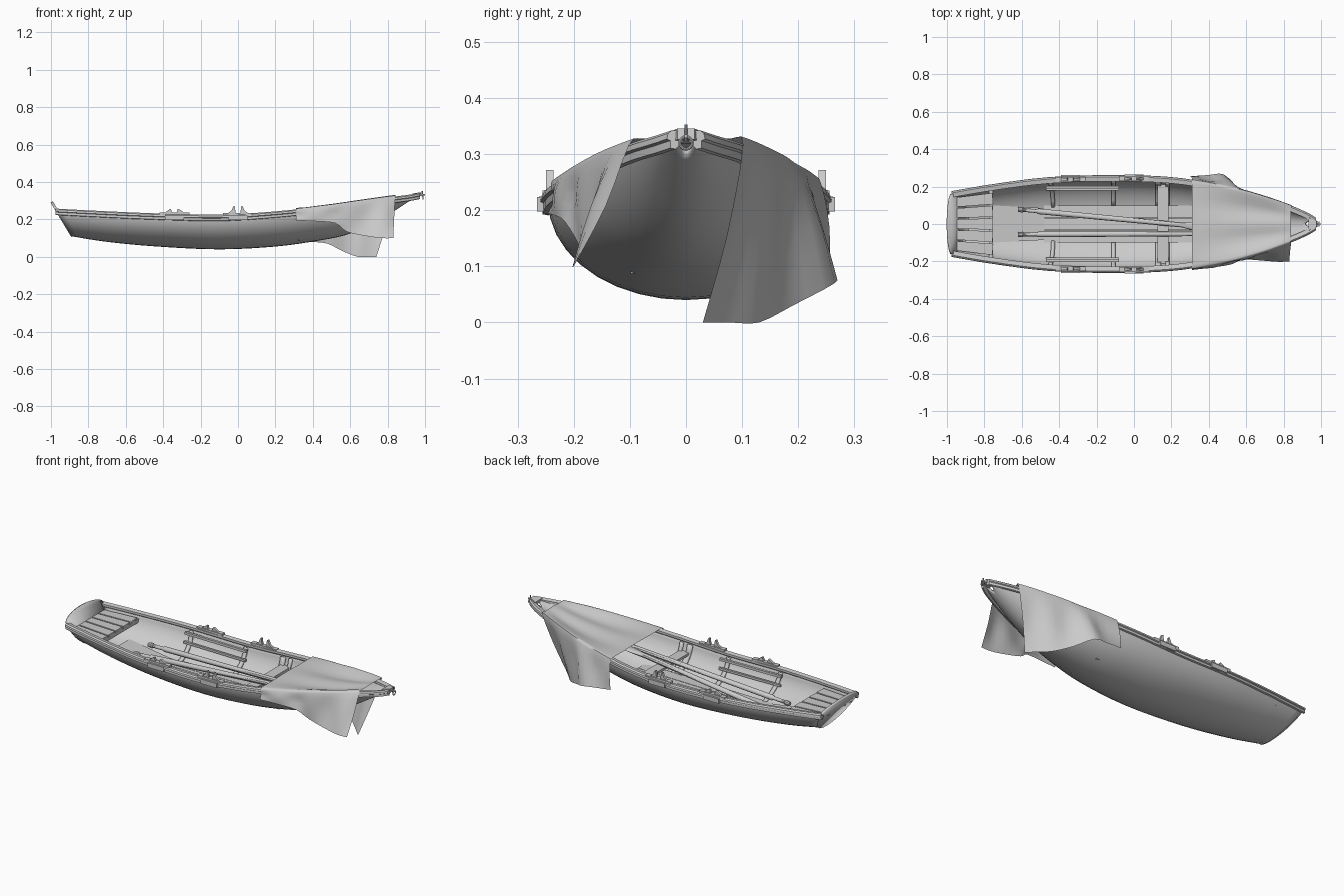
import bpy, bmesh, math
from mathutils import Vector

if "Cube" in bpy.data.objects:
    bpy.data.objects.remove(bpy.data.objects["Cube"])


def finish(name, bm, angle=35, mirror=False, thick=0, offset=0):
    bmesh.ops.remove_doubles(bm, verts=bm.verts, dist=0.0002)
    bmesh.ops.recalc_face_normals(bm, faces=bm.faces)
    me = bpy.data.meshes.new(name)
    bm.to_mesh(me)
    bm.free()
    ob = bpy.data.objects.new(name, me)
    bpy.context.collection.objects.link(ob)
    if mirror:
        ob.modifiers.new("mirror", 'MIRROR').use_axis = (False, True, False)
    if thick:
        m = ob.modifiers.new("thick", 'SOLIDIFY')
        m.thickness, m.offset = thick, offset
    bpy.ops.object.select_all(action='DESELECT')
    ob.select_set(True)
    bpy.context.view_layer.objects.active = ob
    bpy.ops.object.shade_smooth_by_angle(angle=math.radians(angle))
    return ob


def loft(name, rows, closed=False, **kw):
    bm = bmesh.new()
    vs = [[bm.verts.new(p) for p in r] for r in rows]
    n = len(rows[0])
    for a, b in zip(vs, vs[1:]):
        for i in range(n if closed else n - 1):
            j = (i + 1) % n
            bm.faces.new((a[i], a[j], b[j], b[i]))
    if closed:
        bm.faces.new(vs[0])
        bm.faces.new(vs[-1])
    return finish(name, bm, **kw)


def smooth_path(pts, steps):
    # Catmull-Rom through tuples of any length
    out, n = [], len(pts)
    for i in range(n - 1):
        p0, p1, p2, p3 = pts[max(i - 1, 0)], pts[i], pts[i + 1], pts[min(i + 2, n - 1)]
        for k in range(steps):
            t = k / steps
            out.append(tuple(0.5 * (2 * b + (c - a) * t + (2 * a - 5 * b + 4 * c - d) * t * t
                                    + (3 * b - a - 3 * c + d) * t ** 3)
                             for a, b, c, d in zip(p0, p1, p2, p3)))
    return out + [tuple(pts[-1])]


def beam(name, a, b, wa, wb, h, **kw):
    # board lying flat between two points, width may taper
    a, b = Vector(a), Vector(b)
    side = (b - a).cross(Vector((0, 0, 1))).normalized()
    up = side.cross(b - a).normalized() * h / 2
    rows = [[p + side * w / 2 * sx + up * sz for sx, sz in ((-1, -1), (1, -1), (1, 1), (-1, 1))]
            for p, w in ((a, wa), (b, wb))]
    return loft(name, rows, True, **kw)


# Hull stations: sheer x, half width, sheer z, keel x, keel z
stations = smooth_path([
    (-.975, .160, .250, -.89, .11), (-.75, .198, .238, -.70, .08), (-.45, .235, .225, -.43, .055),
    (-.10, .246, .217, -.10, .04), (.20, .235, .235, .20, .055), (.45, .197, .262, .42, .085),
    (.65, .147, .288, .57, .115), (.82, .090, .312, .70, .165), (.92, .048, .325, .82, .235),
    (.972, .018, .335, .92, .30)], 4)


def at(x):
    for a, b in zip(stations, stations[1:]):
        if x <= b[0]:
            break
    t = (x - a[0]) / (b[0] - a[0])
    return [p + (q - p) * t for p, q in zip(a, b)]


def section(s, degs, inset=0):
    xs, hw, zs, xk, zk = s
    pts = []
    for d in degs:
        f = 1 - math.cos(math.radians(d))
        pts.append((xk + (xs - xk) * f, (hw - inset) * math.sin(math.radians(d)),
                    zk + inset + (zs - zk - inset) * f))
    return pts


loft("hull", [section(s, range(-90, 91, 10)) for s in stations], thick=.01, offset=-1)

# Gunwale rail with outer rubbing strip
prof = [(-.018, -.008), (-.018, .004), (.006, .008), (.014, .002), (.016, -.008), (.010, -.011),
        (.010, -.024), (0, -.026)]
loft("gunwale", [[(s[0], max(s[1] + dy, 0.002), s[2] + dz) for dy, dz in prof] for s in stations],
     True, mirror=True)
beam("breast_hook", (.935, 0, .328), (.978, 0, .336), .07, .03, .02)

# Transom with arched top
bm = bmesh.new()
edge = [(y, z) for x, y, z in section(stations[0], range(-90, 91, 10))]
edge += [(.165 * math.cos(math.radians(a)), .25 + .043 * math.sin(math.radians(a)))
         for a in range(15, 180, 15)]
bm.faces.new([bm.verts.new((-.886 - (z - .11) * .6, y, z)) for y, z in edge])
finish("transom", bm, thick=.014)

# Stern seat slats and their front bearer
for i in range(-2, 3):
    beam("stern_seat_slat", (-.955, i * .058, .218), (-.755, i * .068, .214), .05, .06, .014)
beam("stern_seat_bearer", (-.765, -.182, .200), (-.765, .182, .200), .02, .02, .02)

# Floor boards
for i in (-1, 0, 1):
    beam("floor_board", (-.48, i * .067, .083), (.33, i * .067, .092), .064, .064, .01)
beam("stern_floor", (-.76, 0, .118), (-.48, 0, .086), .20, .17, .01)

# Ribs, side rails and the thwart
for x, w in ((-.45, .022), (-.11, .022), (.13, .03), (.18, .02)):
    for sg in (-1, 1):
        degs = [sg * d for d in range(24, 86, 10)]
        loft("rib", [section(at(x + o), degs, .014) for o in (-w / 2, w / 2)], thick=.012)
for y in (-.195, .195):
    beam("upper_side_rail", (-.47, y, .200), (-.08, y, .197), .014, .014, .014)
    beam("lower_side_rail", (-.47, y * .95, .152), (-.08, y * .95, .148), .012, .012, .012)
beam("thwart", (.155, -.212, .166), (.155, .212, .166), .06, .06, .014)


# Oars: round loom with grip, flat blade hidden under the cover
def oar(a, b, length):
    a = Vector(a)
    d = (Vector(b) - a).normalized()
    side = d.cross(Vector((0, 0, 1))).normalized()
    up = side.cross(d)
    rows = []
    for t, w, h in ((0, .012, .012), (.025, .015, .015), (.03, .010, .010), (.10, .010, .010),
                    (.11, .015, .015), (length - .32, .013, .013), (length - .22, .028, .007),
                    (length - .02, .034, .004), (length, .028, .003)):
        rows.append([a + d * t + side * w * math.cos(k * math.pi / 5) + up * h * math.sin(k * math.pi / 5)
                     for k in range(10)])
    loft("oar", rows, True)


oar((-.62, .078, .137), (.33, -.012, .200), 1.2)
oar((-.62, -.056, .137), (.33, -.052, .198), 1.28)

# Oarlocks: pad on the gunwale, two horns and an outer cheek
for x, tip in ((-.34, .255), (.0, .272)):
    for sg in (-1, 1):
        s = at(x)
        y, z = sg * (s[1] - .002), s[2] + .008
        beam("oarlock_pad", (x - .08, y, z), (x + .08, y, z), .026, .026, .014)
        beam("oarlock_cheek", (x - .05, sg * (s[1] + .014), z - .018),
             (x + .05, sg * (s[1] + .014), z - .018), .014, .014, .026)
        for h in (-1, 1):
            foot, top = .055, .018
            loft("oarlock_horn", [[(x + h * u, y + v, z + w) for u, w in
                                   ((.012, .004), (foot, .004), (.034, .02), (top + .006, tip - z), (top, tip - z))]
                                  for v in (-.007, .007)], True)

# Canvas cover over the bow, hanging down both sides
cover_x = (.31, .42, .52, .60, .70, .78, .84)
near = ((.31, -.246, .195), (.42, -.232, .19), (.52, -.216, .18), (.58, -.19, .135),
        (.68, -.195, .112), (.77, -.202, .10), (.83, -.20, .10))
far = ((.30, .255, .09), (.40, .262, .08), (.48, .265, .07), (.56, .19, .03),
       (.64, .13, 0), (.69, .08, 0), (.74, .03, 0))
rows = []
for i, x in enumerate(cover_x):
    s = at(x)
    hw, z = s[1] + .019, s[2]
    sag = .022 * math.sin(math.pi * i / 6)
    g0, g1 = Vector((x, -hw, z + .002)), Vector((x, hw, z + .002))
    n, f = Vector(near[i]), Vector(far[i])
    fold = Vector((0, .008 * (-1) ** i, 0))
    rows.append(smooth_path([tuple(p) for p in (
        n, (n + g0) / 2 + fold, g0, (x, -hw + .022, z + .013), (x, -hw * .45, z + .013 - sag),
        (x, 0, z + .016 - sag * .6), (x, hw * .45, z + .013 - sag), (x, hw - .022, z + .013),
        g1, (f + g1) / 2 + fold, f)], 3))
cols = [smooth_path(c, 3) for c in zip(*rows)]
loft("canvas_cover", cols, angle=50)

# Mooring ring at the stem
bpy.ops.mesh.primitive_torus_add(location=(.99, 0, .32), rotation=(0, math.radians(90), 0),
                                 major_radius=.011, minor_radius=.0028,
                                 major_segments=16, minor_segments=8)
bpy.context.object.name = "mooring_ring"
beam("ring_eye", (.965, 0, .332), (.999, 0, .332), .006, .006, .006)
bpy.ops.mesh.primitive_cylinder_add(vertices=8, radius=.003, depth=.03, location=(.985, 0, .338))
bpy.context.object.name = "stem_pin"
